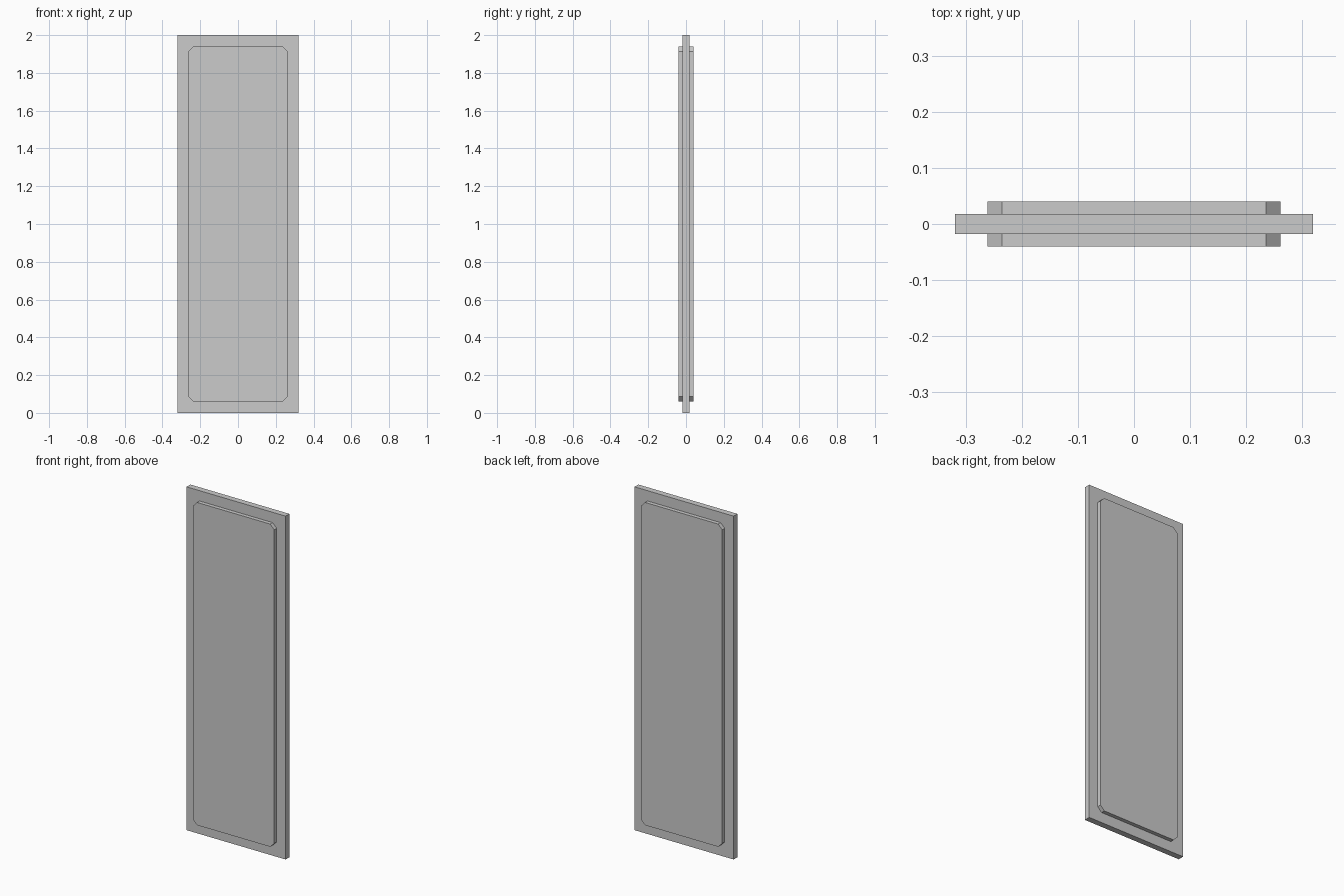
import bpy, bmesh

if "Cube" in bpy.data.objects:
    bpy.data.objects.remove(bpy.data.objects["Cube"])

HALF_W, HEIGHT, HALF_T = 0.319, 2.0, 0.0175   # main slab
IN_W, IN_Z0, IN_Z1 = 0.2615, 0.06, 1.94       # raised field outline
OUT_Y, CUT = 0.04, 0.026                      # raised face depth, corner chamfer


def extrude_outline(name, points, y0, y1):
    """Extrude an x-z outline along y into a closed flat-faced solid."""
    bm = bmesh.new()
    face = bm.faces.new([bm.verts.new((x, y0, z)) for x, z in points])
    new = bmesh.ops.extrude_face_region(bm, geom=[face], use_keep_orig=True)["geom"]
    verts = [v for v in new if isinstance(v, bmesh.types.BMVert)]
    bmesh.ops.translate(bm, verts=verts, vec=(0, y1 - y0, 0))
    bmesh.ops.recalc_face_normals(bm, faces=bm.faces)
    mesh = bpy.data.meshes.new(name)
    bm.to_mesh(mesh)
    bm.free()
    obj = bpy.data.objects.new(name, mesh)
    bpy.context.collection.objects.link(obj)
    return obj


# Main door slab
extrude_outline("door_slab",
                [(-HALF_W, 0), (HALF_W, 0), (HALF_W, HEIGHT), (-HALF_W, HEIGHT)],
                -HALF_T, HALF_T)

# Raised field with chamfered corners, on front and back
outline = [(-IN_W + CUT, IN_Z0), (IN_W - CUT, IN_Z0),
           (IN_W, IN_Z0 + CUT), (IN_W, IN_Z1 - CUT),
           (IN_W - CUT, IN_Z1), (-IN_W + CUT, IN_Z1),
           (-IN_W, IN_Z1 - CUT), (-IN_W, IN_Z0 + CUT)]
for side, sign in (("front", -1), ("back", 1)):
    extrude_outline(f"raised_panel_{side}", outline, sign * HALF_T, sign * OUT_Y)
